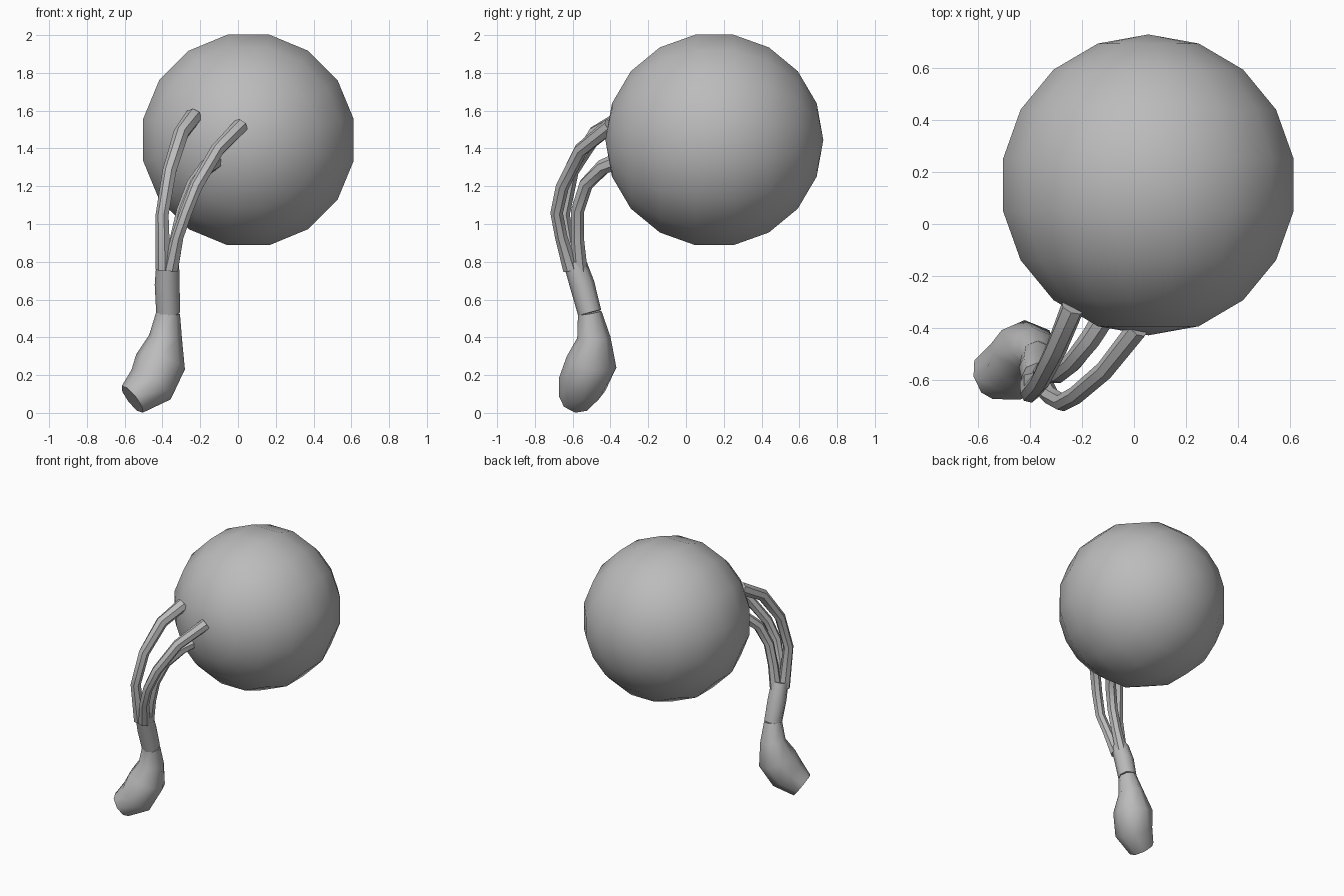
import bpy, bmesh, math
from mathutils import Vector, Matrix

if "Cube" in bpy.data.objects:
    bpy.data.objects.remove(bpy.data.objects["Cube"])

grey = bpy.data.materials.new("plain grey")
grey.diffuse_color = (0.5, 0.5, 0.5, 1)
grey.use_nodes = True
grey.node_tree.nodes["Principled BSDF"].inputs["Base Color"].default_value = grey.diffuse_color


def finish(bm, name, angle=50):
    bmesh.ops.recalc_face_normals(bm, faces=bm.faces)
    for f in bm.faces:
        f.smooth = True
    for e in bm.edges:
        if len(e.link_faces) == 2 and e.calc_face_angle(0) > math.radians(angle):
            e.smooth = False
    me = bpy.data.meshes.new(name)
    bm.to_mesh(me)
    bm.free()
    me.materials.append(grey)
    ob = bpy.data.objects.new(name, me)
    bpy.context.collection.objects.link(ob)
    return ob


def tube(name, path, sides):
    """Skin rings of (x, y, z, radius) along a path, with capped ends."""
    bm = bmesh.new()
    pts = [Vector(p[:3]) for p in path]
    rings = []
    for i, p in enumerate(pts):
        a, b = pts[max(i - 1, 0)], pts[min(i + 1, len(pts) - 1)]
        t = (b - a).normalized()
        u = t.cross(Vector((0, 1, 0))).normalized()
        v = t.cross(u)
        rings.append([bm.verts.new(p + path[i][3] * (
            u * math.cos(k * math.tau / sides) + v * math.sin(k * math.tau / sides)))
            for k in range(sides)])
    for r, s in zip(rings, rings[1:]):
        for k in range(sides):
            n = (k + 1) % sides
            bm.faces.new((r[k], r[n], s[n], s[k]))
    bm.faces.new(rings[0])
    bm.faces.new(rings[-1])
    return finish(bm, name)


# large ball, poles facing front and back
bm = bmesh.new()
bmesh.ops.create_uvsphere(
    bm, u_segments=16, v_segments=9, radius=0.577,
    matrix=Matrix.Translation((0.055, 0.15, 1.445))
    @ Matrix.Rotation(math.pi / 2, 4, 'X') @ Matrix.Rotation(math.pi / 16, 4, 'Z'))
finish(bm, "ball")

# lower bulb with a blunt tilted end
tube("bulb", [(-0.37, -0.51, 0.53, 0.063), (-0.383, -0.488, 0.40, 0.088),
              (-0.41, -0.50, 0.27, 0.135), (-0.46, -0.55, 0.15, 0.13),
              (-0.56, -0.585, 0.072, 0.09)], 8)

# stalk where the three strands merge
tube("stalk", [(-0.37, -0.51, 0.53, 0.063), (-0.375, -0.55, 0.68, 0.066),
               (-0.372, -0.59, 0.80, 0.06)], 8)

# three strands curving up to the ball
strands = {
    "left_strand": [(-0.395, -0.605, 0.76, 0.042), (-0.40, -0.65, 1.05, 0.036),
                    (-0.362, -0.605, 1.28, 0.038), (-0.30, -0.48, 1.48, 0.042),
                    (-0.235, -0.32, 1.57, 0.046)],
    "right_strand": [(-0.355, -0.61, 0.76, 0.042), (-0.32, -0.66, 0.93, 0.034),
                     (-0.275, -0.685, 1.06, 0.034), (-0.22, -0.655, 1.2, 0.036),
                     (-0.11, -0.56, 1.39, 0.038), (0.015, -0.40, 1.52, 0.042)],
    "inner_strand": [(-0.36, -0.56, 0.74, 0.042), (-0.325, -0.575, 0.92, 0.036),
                     (-0.29, -0.575, 1.07, 0.036), (-0.235, -0.53, 1.21, 0.038),
                     (-0.165, -0.44, 1.30, 0.042), (-0.11, -0.35, 1.34, 0.044)],
}
for name, path in strands.items():
    tube(name, path, 7)
